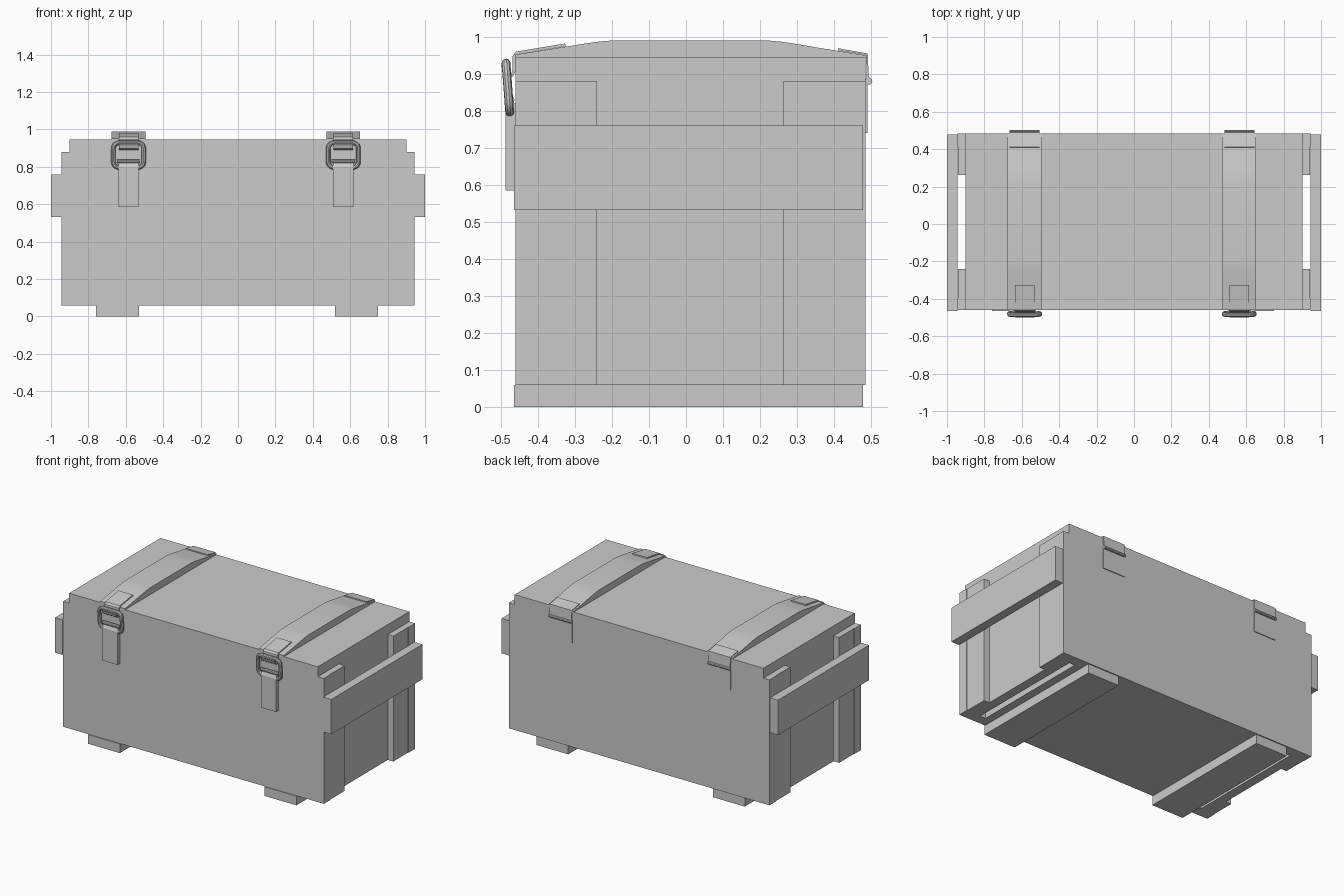
import bpy, bmesh, math
from mathutils import Vector

if "Cube" in bpy.data.objects:
    bpy.data.objects.remove(bpy.data.objects["Cube"])


def finish(name, bm):
    bmesh.ops.recalc_face_normals(bm, faces=bm.faces)
    me = bpy.data.meshes.new(name)
    bm.to_mesh(me)
    bm.free()
    ob = bpy.data.objects.new(name, me)
    bpy.context.collection.objects.link(ob)
    return ob


def smooth(ob):
    bpy.ops.object.select_all(action='DESELECT')
    ob.select_set(True)
    bpy.context.view_layer.objects.active = ob
    bpy.ops.object.shade_smooth_by_angle(angle=math.radians(35))


def box(name, x, y, z):
    bm = bmesh.new()
    bmesh.ops.create_cube(bm, size=1)
    for v in bm.verts:
        v.co = [(r[0] + r[1]) / 2 + c * (r[1] - r[0]) for r, c in zip((x, y, z), v.co)]
    return finish(name, bm)


def extrude_x(name, profile, x0, x1):
    """Extrude a closed (y, z) profile between two x values."""
    bm = bmesh.new()
    a = [bm.verts.new((x0, y, z)) for y, z in profile]
    b = [bm.verts.new((x1, y, z)) for y, z in profile]
    n = len(a)
    bm.faces.new(a)
    bm.faces.new(b[::-1])
    for i in range(n):
        bm.faces.new((a[i], a[(i + 1) % n], b[(i + 1) % n], b[i]))
    return finish(name, bm)


def plate(name, path, t, x0, x1):
    """Bent sheet: a (y, z) path thickened to its left by t."""
    pts = [Vector(p) for p in path]
    off = []
    for i, p in enumerate(pts):
        d0 = (p - pts[i - 1]).normalized() if i else None
        d1 = (pts[i + 1] - p).normalized() if i < len(pts) - 1 else d0
        d0 = d0 or d1
        n = (Vector((-d0.y, d0.x)) + Vector((-d1.y, d1.x))).normalized()
        off.append(p + n * t)
    return extrude_x(name, [tuple(p) for p in pts + off[::-1]], x0, x1)


def tube(name, pts, r, cyclic):
    cu = bpy.data.curves.new(name, 'CURVE')
    cu.dimensions = '3D'
    cu.bevel_depth, cu.bevel_resolution, cu.use_fill_caps = r, 3, True
    sp = cu.splines.new('POLY')
    sp.points.add(len(pts) - 1)
    for p, c in zip(sp.points, pts):
        p.co = (*c, 1)
    sp.use_cyclic_u = cyclic
    ob = bpy.data.objects.new(name, cu)
    bpy.context.collection.objects.link(ob)
    smooth_target = ob
    bpy.ops.object.select_all(action='DESELECT')
    ob.select_set(True)
    bpy.context.view_layer.objects.active = ob
    bpy.ops.object.convert(target='MESH')
    smooth(bpy.context.view_layer.objects.active)


# crate walls, floor and lid
box("front_board", (-.943, .943), (-.46, -.395), (.06, .88))
box("back_board", (-.943, .943), (.415, .485), (.06, .88))
box("floor_board", (-.80, .80), (-.395, .415), (.06, .11))
box("lid", (-.90, .90), (-.46, .485), (.88, .945))

# end panels, corner battens and carrying boards
for s, side in ((-1, "left"), (1, "right")):
    def span(a, b):
        return tuple(sorted((s * a, s * b)))
    box(side + "_end_panel", span(.84, .90), (-.395, .415), (.06, .88))
    box(side + "_front_batten", span(.90, .94), (-.395, -.24), (.06, .88))
    box(side + "_back_batten", span(.90, .94), (.263, .415), (.06, .88))
    box(side + "_handle_board", span(.943, 1.0), (-.465, .478), (.532, .76))

# feet
for cx in (-.645, .633):
    box("foot", (cx - .115, cx + .115), (-.465, .478), (0, .06))

# lid braces with latches and hinges
for cx in (-.585, .563):
    brace = extrude_x("lid_brace", [
        (-.46, .945), (-.46, .952), (-.34, .971), (-.27, .982), (-.235, .987), (-.20, .99),
        (.22, .99), (.255, .987), (.29, .982), (.36, .97), (.485, .95), (.485, .945)],
        cx - .09, cx + .09)
    smooth(brace)
    # latch: catch plate with curled hook
    hook = plate("latch_hook", [
        (-.325, .974), (-.455, .953), (-.461, .945), (-.461, .905), (-.468, .893), (-.480, .890),
        (-.490, .897), (-.494, .91), (-.500, .922)][::-1], .008, cx - .052, cx + .052)
    smooth(hook)
    # latch: rounded wire loop, slightly tilted
    loop = []
    for k, (sx, sz) in enumerate(((1, 1), (-1, 1), (-1, -1), (1, -1))):
        for j in range(6):
            a = math.pi / 2 * (k + j / 5)
            z = .863 + sz * .036 + .03 * math.sin(a)
            x = cx + sx * .051 + .03 * math.cos(a)
            loop.append((x, -.476 - .010 * (z - .797) / .132, z))
    tube("latch_loop", loop, .012, True)
    tube("latch_pivot", [(cx - .062, -.474, .83), (cx + .062, -.474, .83)], .011, False)
    # latch: lever
    extrude_x("latch_lever", [(-.46, .585), (-.488, .585), (-.488, .80), (-.48, .82), (-.46, .82)],
              cx - .054, cx + .054)
    # hinge leaves and pin
    plate("hinge_upper_leaf", [(.488, .88), (.486, .951), (.41, .963)][::-1], .006,
          cx - .08, cx + .08)
    box("hinge_lower_leaf", (cx - .08, cx + .08), (.485, .490), (.74, .88))
    tube("hinge_pin", [(cx - .08, .493, .88), (cx + .08, .493, .88)], .01, False)
